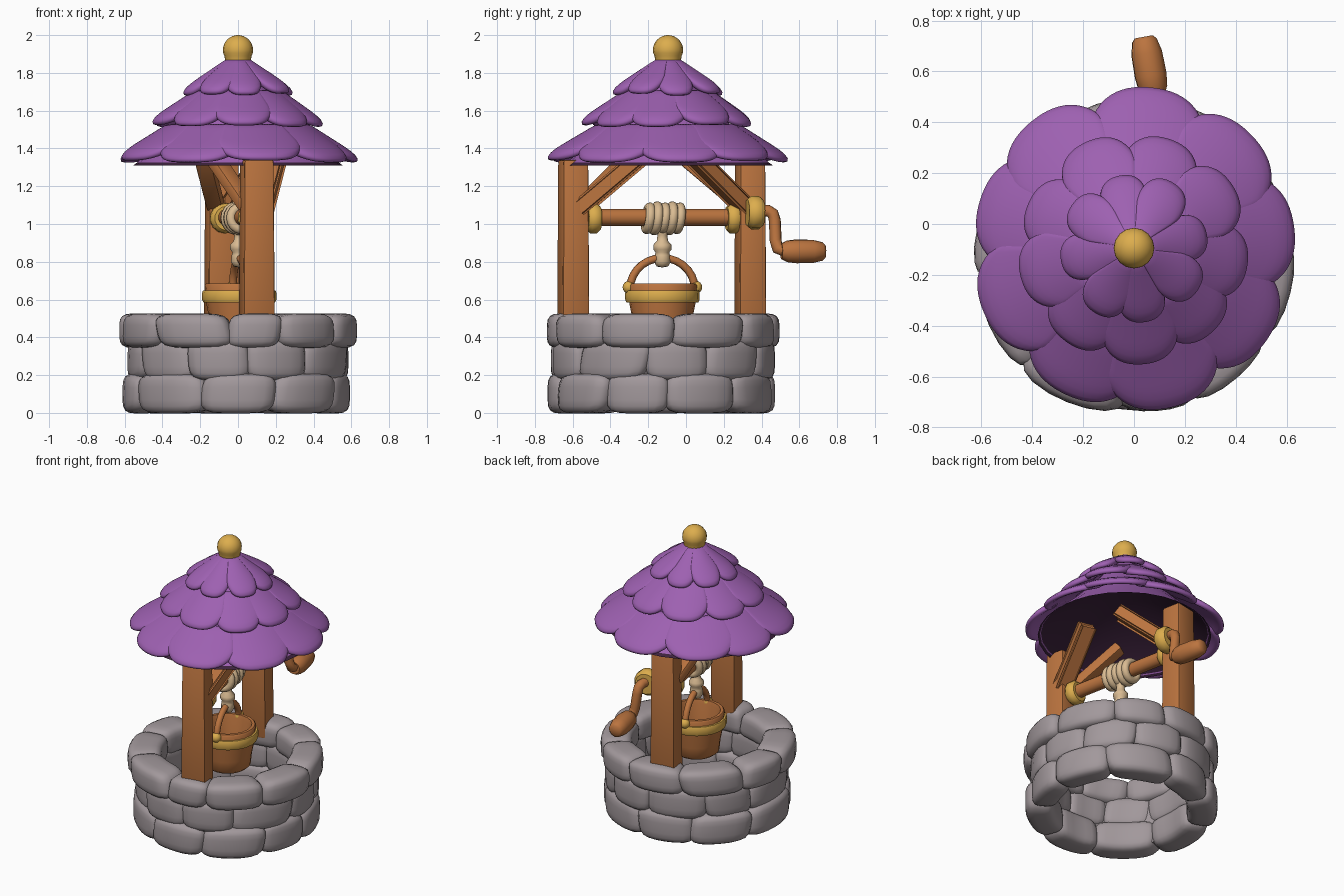
import bpy, bmesh, math, random
from mathutils import Vector

if "Cube" in bpy.data.objects:
    bpy.data.objects.remove(bpy.data.objects["Cube"])
random.seed(4)


def material(name, color):
    m = bpy.data.materials.new(name)
    m.diffuse_color = (*color, 1)
    m.use_nodes = True
    m.node_tree.nodes["Principled BSDF"].inputs["Base Color"].default_value = m.diffuse_color
    return m


PURPLE = material("purple_shingle", (0.34, 0.118, 0.44))
DARK = material("dark_lining", (0.045, 0.016, 0.045))
WOOD = material("brown_wood", (0.50, 0.175, 0.05))
GOLD = material("gold", (0.72, 0.42, 0.075))
STONE = material("grey_stone", (0.36, 0.315, 0.33))
ROPE = material("cream_rope", (0.70, 0.50, 0.29))

WELL = Vector((0, -0.125, 0))
ROOF = Vector((0, -0.095, 0))
FRONT = Vector((0.10, -0.597, 0))        # post positions
BACK = Vector((-0.085, 0.34, 0))
AXIS = (BACK - FRONT).normalized()       # direction of the axle


def at(y, z):
    """Point above the line joining the two posts."""
    p = FRONT + (BACK - FRONT) * ((y - FRONT.y) / (BACK.y - FRONT.y))
    return Vector((p.x, y, z))


def finish(name, bm, mat, angle=40):
    me = bpy.data.meshes.new(name)
    bm.to_mesh(me)
    bm.free()
    ob = bpy.data.objects.new(name, me)
    bpy.context.collection.objects.link(ob)
    me.materials.append(mat)
    bpy.ops.object.select_all(action='DESELECT')
    bpy.context.view_layer.objects.active = ob
    ob.select_set(True)
    bpy.ops.object.shade_smooth_by_angle(angle=math.radians(angle))
    return ob


def lathe(name, profile, mat, loc, axis=(0, 0, 1), n=20, angle=45):
    """Revolve (radius, height) points around an axis."""
    bm = bmesh.new()
    rot = Vector((0, 0, 1)).rotation_difference(Vector(axis))
    rings = []
    for r, h in profile:
        rings.append([bm.verts.new(Vector(loc) + rot @ Vector(
            (r * math.cos(2 * math.pi * i / n), r * math.sin(2 * math.pi * i / n), h)))
            for i in range(n)])
    for a, b in zip(rings, rings[1:]):
        for i in range(n):
            j = (i + 1) % n
            bm.faces.new((a[i], a[j], b[j], b[i]))
    bmesh.ops.remove_doubles(bm, verts=bm.verts[:], dist=1e-5)
    return finish(name, bm, mat, angle)


def beam(name, p, q, w, d, side, taper=1.0):
    """Bevelled timber from p to q; side is the direction of its width."""
    p, q = Vector(p), Vector(q)
    z = (q - p).normalized()
    x = Vector(side)
    x = (x - z * x.dot(z)).normalized()
    y = z.cross(x)
    bm = bmesh.new()
    bmesh.ops.create_cube(bm, size=1)
    for v in bm.verts:
        c = v.co.copy()
        k = 1 if c.z < 0 else taper
        v.co = (p + q) / 2 + x * c.x * w * k + y * c.y * d * k + z * c.z * (q - p).length
    bmesh.ops.bevel(bm, geom=bm.edges[:], offset=0.012, segments=2, affect='EDGES', profile=0.5)
    return finish(name, bm, WOOD, 35)


def tube(name, pts, r, mat, cyclic=False):
    """Round rod along a path."""
    cu = bpy.data.curves.new(name, 'CURVE')
    cu.dimensions = '3D'
    cu.bevel_depth, cu.bevel_resolution, cu.use_fill_caps = r, 3, True
    sp = cu.splines.new('POLY')
    sp.points.add(len(pts) - 1)
    for s, p in zip(sp.points, pts):
        s.co = (*p, 1)
    sp.use_cyclic_u, sp.use_smooth = cyclic, True
    ob = bpy.data.objects.new(name, cu)
    bpy.context.collection.objects.link(ob)
    cu.materials.append(mat)
    bpy.ops.object.select_all(action='DESELECT')
    bpy.context.view_layer.objects.active = ob
    ob.select_set(True)
    bpy.ops.object.convert(target='MESH')


def rounded_block():
    """Points and faces of a unit block with softened corners."""
    bm = bmesh.new()
    bmesh.ops.create_cube(bm, size=2)
    bmesh.ops.subdivide_edges(bm, edges=bm.edges[:], cuts=5, use_grid_fill=True)
    bm.verts.index_update()
    pts = [v.co / sum(abs(k) ** 4.2 for k in v.co) ** (1 / 4.2) for v in bm.verts]
    faces = [[v.index for v in f.verts] for f in bm.faces]
    bm.free()
    return pts, faces


BLOCK_POINTS, BLOCK_FACES = rounded_block()


def stone_ring(name, n, z, half_h, r_in, r_out, start):
    """Ring of uneven rounded blocks bent around the well."""
    bm = bmesh.new()
    cuts = [start + 2 * math.pi * (i + random.uniform(-0.15, 0.15)) / n for i in range(n)]
    cuts.append(cuts[0] + 2 * math.pi)
    for a0, a1 in zip(cuts, cuts[1:]):
        outer = r_out + random.uniform(-0.012, 0.012)
        lean = random.uniform(-0.012, 0.012)
        verts = []
        for c in BLOCK_POINTS:
            ang = (a0 + a1) / 2 + (c.x + 0.12 * lean / 0.012 * c.z) * (a1 - a0) / 2 * 1.07
            r = (r_in + outer) / 2 + c.y * (outer - r_in) / 2 + lean * c.x
            verts.append(bm.verts.new(WELL + Vector((r * math.cos(ang), r * math.sin(ang), z + c.z * half_h))))
        for f in BLOCK_FACES:
            bm.faces.new([verts[i] for i in f])
    bmesh.ops.recalc_face_normals(bm, faces=bm.faces[:])
    return finish(name, bm, STONE, 60)


def shingle_tier(name, n, r0, z0, r1, z1, start):
    """Ring of overlapping rounded shingles on a cone."""
    bm = bmesh.new()
    nu, nv = 12, 5
    nr, nz = Vector((z0 - z1, r1 - r0)).normalized()
    for i in range(n):
        mid = start + 2 * math.pi * (i + random.uniform(-0.08, 0.08)) / n
        half = math.pi / n * 1.32
        lift = 0.01 * (i % 2) + random.uniform(0, 0.006)
        grid = []
        for a in range(nv + 1):
            row = []
            for b in range(nu + 1):
                u = 2 * b / nu - 1
                v = a / nv * (1 - 0.38 * abs(u) ** 3)
                off = lift * v + 0.018 * (1 - u * u) * v - (0.012 if a == nv else 0)
                r = r0 + (r1 - r0) * v + nr * off
                ang = mid + u * half
                row.append(bm.verts.new(ROOF + Vector((r * math.cos(ang), r * math.sin(ang),
                                                       z0 + (z1 - z0) * v + nz * off))))
            grid.append(row)
        for a in range(nv):
            for b in range(nu):
                bm.faces.new((grid[a][b], grid[a + 1][b], grid[a + 1][b + 1], grid[a][b + 1]))
    ob = finish(name, bm, PURPLE, 50)
    so = ob.modifiers.new("thickness", 'SOLIDIFY')
    so.thickness, so.offset = 0.04, -1
    sub = ob.modifiers.new("round", 'SUBSURF')
    sub.levels = sub.render_levels = 1


# Stone well
stone_ring("stone_ring_bottom", 9, 0.103, 0.106, 0.42, 0.605, 0.1)
stone_ring("stone_ring_middle", 10, 0.28, 0.108, 0.43, 0.592, 0.4)
stone_ring("stone_ring_top", 10, 0.435, 0.092, 0.41, 0.622, 0.15)
lathe("well_wall_core", [(0.46, 0.04), (0.54, 0.04), (0.54, 0.47), (0.46, 0.47), (0.46, 0.04)],
      STONE, WELL, n=30)

# Shingled roof
shingle_tier("roof_tier_lower", 9, 0.36, 1.54, 0.645, 1.337, 0.1)
shingle_tier("roof_tier_middle", 9, 0.215, 1.72, 0.46, 1.525, -0.1)
shingle_tier("roof_tier_top", 8, 0.045, 1.885, 0.30, 1.69, 0.2)
lathe("roof_core", [(0.54, 1.32), (0.40, 1.45), (0.22, 1.64), (0.05, 1.86)], PURPLE, ROOF, n=28)
lathe("roof_lining", [(0.0, 1.72), (0.555, 1.31)], DARK, ROOF, n=28)
lathe("roof_finial", [(0.0, 1.86), (0.068, 1.865), (0.072, 1.89)] +
      [(0.08 * math.cos(t * math.pi / 16), 1.921 + 0.079 * math.sin(t * math.pi / 16)) for t in range(-1, 9)],
      GOLD, ROOF, n=16, angle=60)

# Posts and forked braces
side = Vector((AXIS.y, -AXIS.x, 0))
for label, foot, s in (("front", FRONT, 1), ("back", BACK, -1)):
    beam(label + "_post", foot + Vector((0, 0, 0.42)), foot + Vector((0, 0, 1.34)), 0.17, 0.145, side, 0.93)
    for k in (-1, 1):
        low = foot + AXIS * s * 0.04 + side * k * 0.04 + Vector((0, 0, 1.09))
        top = foot + AXIS * s * 0.34 + side * k * 0.17 + Vector((0, 0, 1.36))
        beam(f"{label}_brace_{'left' if k < 0 else 'right'}", low, top, 0.065, 0.09, (0, 0, 1))

# Axle with gold collars
start, end = at(-0.56, 1.035), at(0.32, 1.035)
lathe("axle", [(0, 0), (0.045, 0), (0.045, (end - start).length), (0, (end - start).length)],
      WOOD, start, AXIS, 14)


def collar(name, loc, r, w):
    lathe(name, [(0, -w), (r * 0.8, -w), (r, -w * 0.5), (r, w * 0.5), (r * 0.8, w), (0, w)],
          GOLD, loc, AXIS, 14)


collar("front_collar", at(-0.49, 1.03), 0.08, 0.035)
collar("back_collar", at(0.25, 1.03), 0.08, 0.035)
collar("crank_collar", (0.04, 0.365, 1.06), 0.088, 0.042)

# Crank and grip
tube("crank_arm", [(0.04, 0.38, 1.07), (0.043, 0.435, 1.07), (0.047, 0.46, 1.055), (0.05, 0.47, 1.02),
                   (0.066, 0.475, 0.91), (0.076, 0.485, 0.87), (0.077, 0.53, 0.855)], 0.032, WOOD)
lathe("crank_grip", [(0, 0), (0.042, 0), (0.058, 0.03), (0.064, 0.08), (0.062, 0.17),
                     (0.05, 0.22), (0.036, 0.235), (0, 0.235)],
      WOOD, (0.08, 0.505, 0.855), (-0.18, 1, 0), 12, 50)

# Rope coil, hanging line and knot
for i in range(5):
    c = at(-0.2 + 0.04 * i, 1.03)
    r = 0.06 + 0.006 * (i % 2)
    turns = [t * math.pi / 9 for t in range(18)]
    tube(f"rope_coil_{i + 1}", [c + side * r * math.cos(t) + Vector((0, 0, r * math.sin(t)))
                                + AXIS * 0.008 * math.sin(t) for t in turns], 0.025, ROPE, True)
hang = at(-0.125, 0)
lathe("rope_knot", [(0, 0.77), (0.03, 0.775), (0.044, 0.80), (0.04, 0.835), (0.036, 0.85), (0.048, 0.865),
                    (0.048, 0.89), (0.03, 0.91), (0.026, 0.94), (0.04, 0.98), (0, 1.0)], ROPE, hang, n=12, angle=60)

# Bucket with hoop, bail and pins
lathe("bucket", [(0, 0.39), (0.125, 0.39), (0.148, 0.41), (0.155, 0.48), (0.175, 0.58), (0.183, 0.675),
                 (0.175, 0.685), (0.155, 0.685), (0.148, 0.66), (0.12, 0.44), (0, 0.44)], WOOD, hang, n=20)
lathe("bucket_hoop", [(0.165, 0.582), (0.19, 0.585), (0.197, 0.60), (0.197, 0.635), (0.192, 0.648), (0.165, 0.65)],
      GOLD, hang, n=20)
tube("bucket_bail", [hang + AXIS * 0.175 * math.cos(t * math.pi / 14)
                     + Vector((0, 0, 0.655 + 0.165 * math.sin(t * math.pi / 14))) for t in range(15)], 0.021, WOOD)
for label, s in (("front", -1), ("back", 1)):
    lathe(label + "_bail_pin", [(0.034 * math.sin(t * math.pi / 8), -0.034 * math.cos(t * math.pi / 8))
                                for t in range(9)], GOLD,
          hang + AXIS * s * 0.18 + Vector((0, 0, 0.665)), n=12, angle=60)
